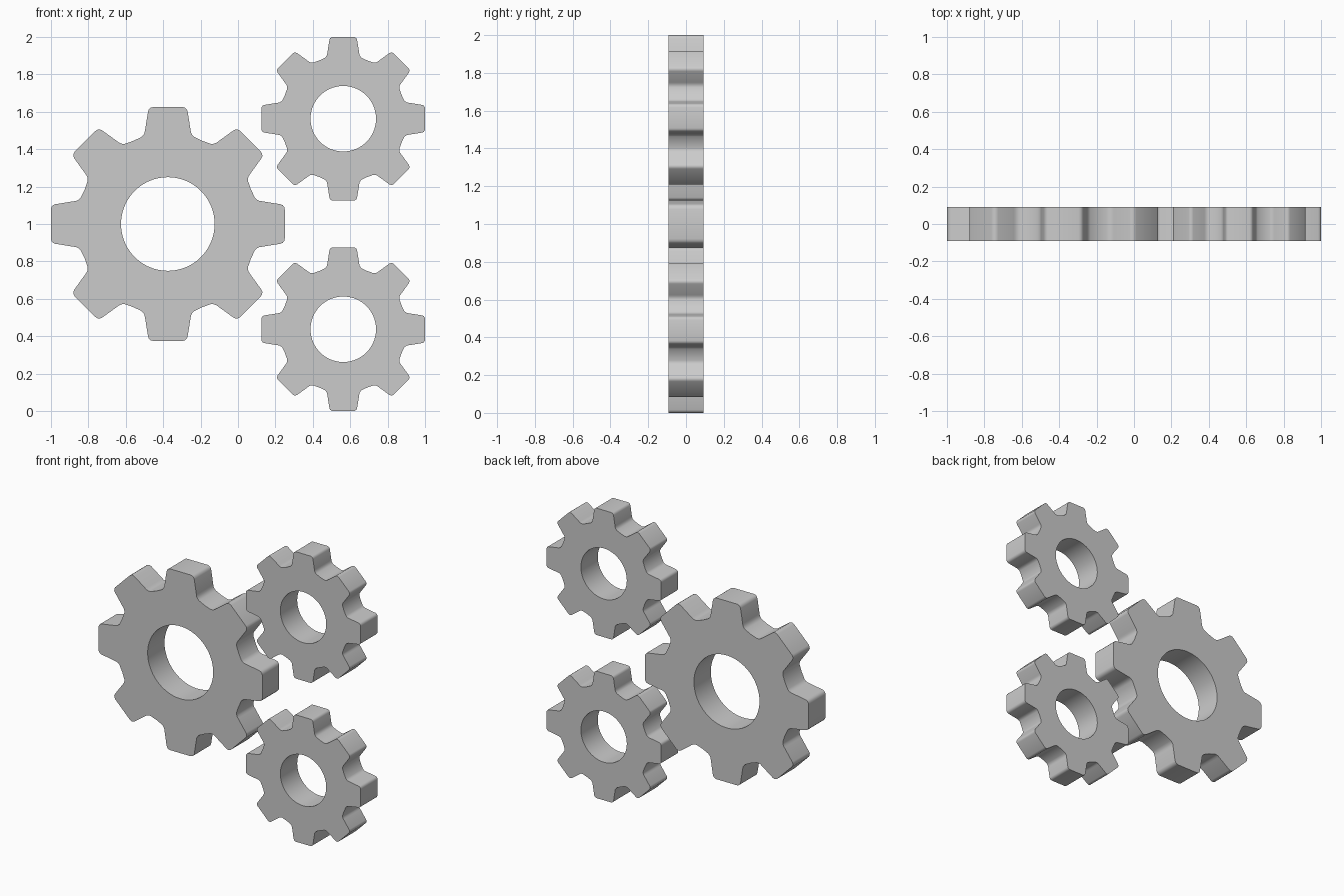
import bpy, bmesh, math
from mathutils import Vector

if "Cube" in bpy.data.objects:
    bpy.data.objects.remove(bpy.data.objects["Cube"])

TEETH = 8
HALF_DEPTH = 0.092
HOLE = 0.25
ROOT = 0.481
# half of one tooth as (distance from centre, sideways offset), tip to root
HALF_TOOTH = [(0.625, 0.078), (0.622, 0.0905), (0.614, 0.1005), (0.602, 0.1055),
              (0.500, 0.122), (0.487, 0.1245), (0.475, 0.131), (0.465, 0.141)]


def gear_outline():
    """Full outline, counter-clockwise, starting at a root midpoint."""
    half_step = math.pi / TEETH
    root = (ROOT * math.cos(half_step), -ROOT * math.sin(half_step))
    tooth = [root] + [(a, -s) for a, s in reversed(HALF_TOOTH)] + HALF_TOOTH
    points = []
    for i in range(TEETH):
        c, s = math.cos(2 * half_step * i), math.sin(2 * half_step * i)
        points += [(x * c - z * s, x * s + z * c) for x, z in tooth]
    return points


def make_gear(name, x, z, scale):
    outer = gear_outline()
    n = len(outer)
    start = -math.pi / TEETH
    inner = [(HOLE * math.cos(start + 2 * math.pi * i / n),
              HOLE * math.sin(start + 2 * math.pi * i / n)) for i in range(n)]
    bm = bmesh.new()

    def ring(points, y):
        return [bm.verts.new(Vector((px * scale, y, pz * scale))) for px, pz in points]

    # front and back rims, front and back hole edges
    loops = [ring(outer, -HALF_DEPTH), ring(outer, HALF_DEPTH),
             ring(inner, HALF_DEPTH), ring(inner, -HALF_DEPTH)]
    for k in range(4):
        a, b = loops[k], loops[(k + 1) % 4]
        for i in range(n):
            j = (i + 1) % n
            bm.faces.new((a[i], a[j], b[j], b[i]))
    bmesh.ops.recalc_face_normals(bm, faces=bm.faces)
    mesh = bpy.data.meshes.new(name)
    bm.to_mesh(mesh)
    bm.free()
    obj = bpy.data.objects.new(name, mesh)
    bpy.context.collection.objects.link(obj)
    obj.location = (x, 0, z)
    bpy.ops.object.select_all(action='DESELECT')
    obj.select_set(True)
    bpy.context.view_layer.objects.active = obj
    bpy.ops.object.shade_smooth_by_angle(angle=math.radians(35))
    return obj


make_gear("large_gear", -0.375, 1.0, 1.0)
make_gear("upper_small_gear", 0.5625, 1.5625, 0.7)
make_gear("lower_small_gear", 0.5625, 0.4375, 0.7)
